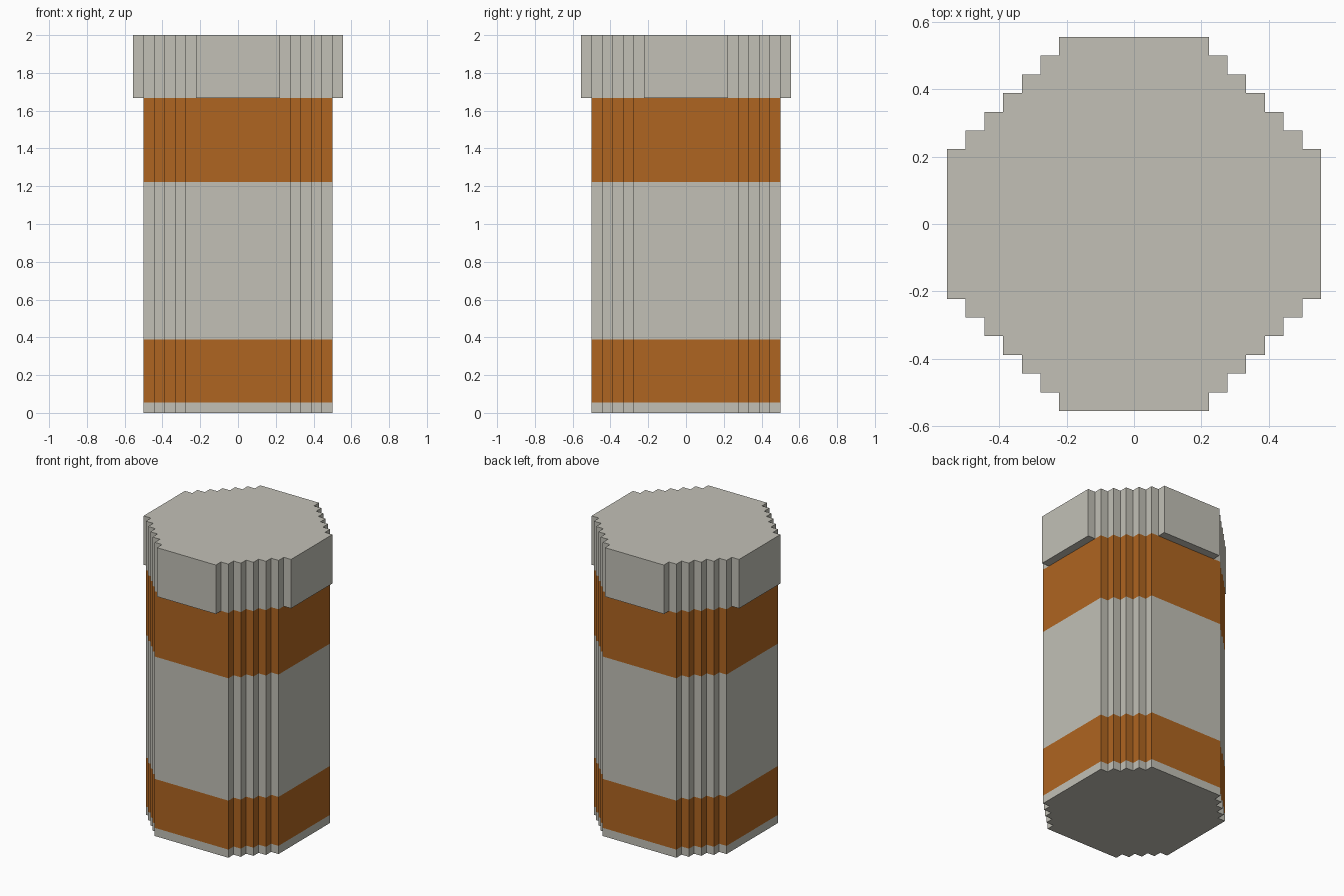
import bpy
import bmesh

default = bpy.data.objects.get("Cube")
if default:
    bpy.data.objects.remove(default, do_unlink=True)

U = 1 / 18  # one stair step


def make_material(name, rgb):
    mat = bpy.data.materials.new(name)
    mat.use_nodes = True
    color = (*rgb, 1.0)
    mat.diffuse_color = color
    mat.node_tree.nodes["Principled BSDF"].inputs["Base Color"].default_value = color
    return mat


grey = make_material("warm_grey", (0.54, 0.53, 0.47))
orange = make_material("burnt_orange", (0.43, 0.13, 0.015))


def stepped_outline(flat, reach):
    """Closed counter-clockwise outline: four flat sides joined by stairs."""
    quarter = [(reach, flat)]
    x, y = reach, flat
    while x > flat:
        x -= 1
        quarter.append((x, y))
        y += 1
        quarter.append((x, y))
    outline = []
    for _ in range(4):
        outline += quarter
        quarter = [(-b, a) for a, b in quarter]
    return outline


def stepped_column(name, outline, levels, band_slots, top=True):
    """Stack the outline through the levels, with one material slot per band."""
    bm = bmesh.new()
    rings = [[bm.verts.new((x * U, y * U, z * U)) for x, y in outline] for z in levels]
    bm.faces.new(rings[0][::-1])
    if top:
        bm.faces.new(rings[-1])
    n = len(outline)
    for low, high, slot in zip(rings, rings[1:], band_slots):
        for i in range(n):
            j = (i + 1) % n
            face = bm.faces.new((low[i], low[j], high[j], high[i]))
            face.material_index = slot
    mesh = bpy.data.meshes.new(name)
    bm.to_mesh(mesh)
    bm.free()
    mesh.materials.append(grey)
    mesh.materials.append(orange)
    obj = bpy.data.objects.new(name, mesh)
    bpy.context.collection.objects.link(obj)
    return obj


# Banded body, left open where the lid closes it
stepped_column("body", stepped_outline(5, 9), (0, 1, 7, 22, 30), (0, 1, 0, 1), top=False)

# Wider lid
stepped_column("lid", stepped_outline(4, 10), (30, 36), (0,))
